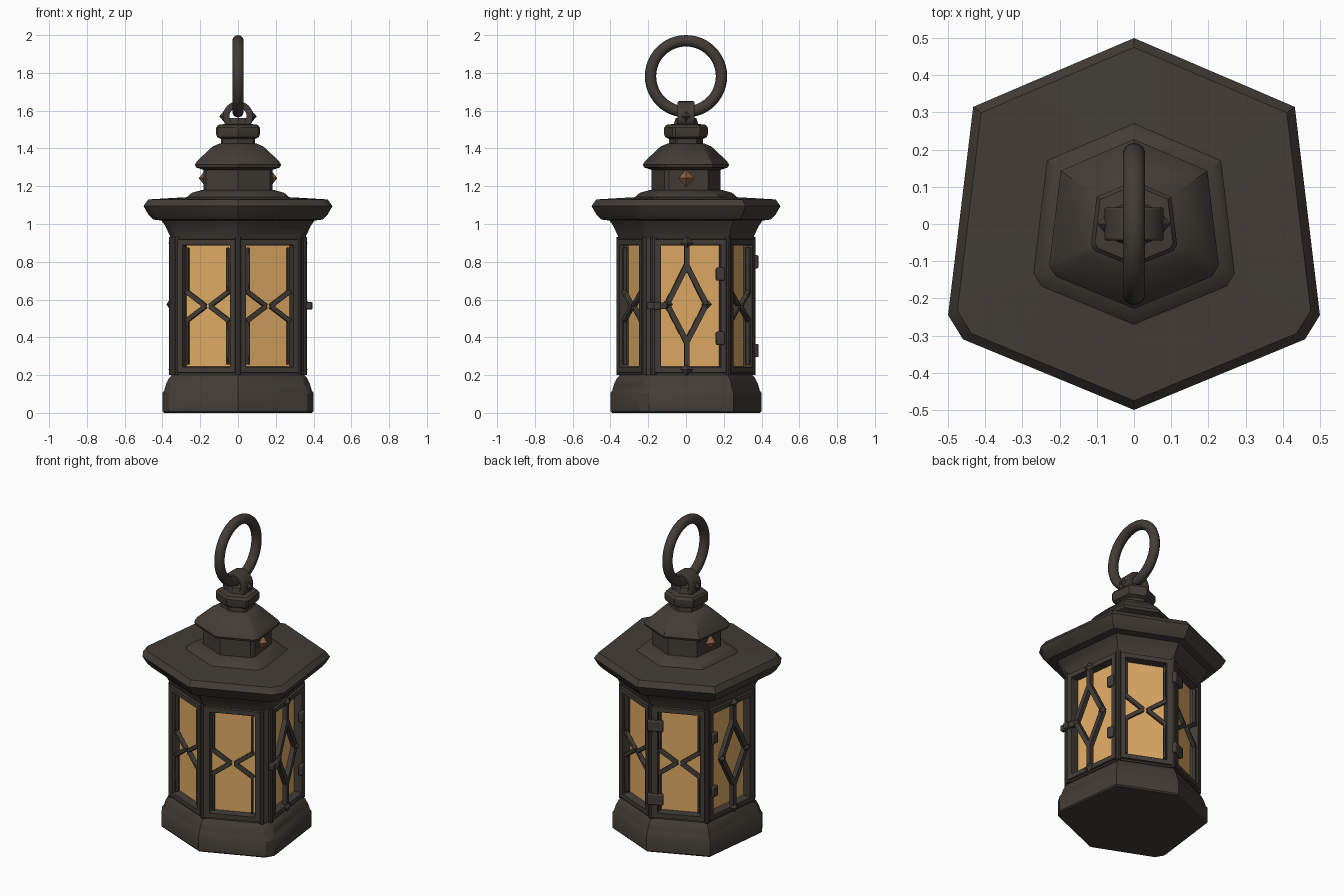
import bpy, bmesh, math
from mathutils import Vector

if "Cube" in bpy.data.objects:
    bpy.data.objects.remove(bpy.data.objects["Cube"])

def material(name, rgb):
    m = bpy.data.materials.new(name)
    m.diffuse_color = (*rgb, 1)
    m.use_nodes = True
    m.node_tree.nodes["Principled BSDF"].inputs["Base Color"].default_value = m.diffuse_color
    return m

IRON = material("dark_iron", (0.055, 0.046, 0.038))
AMBER = material("amber_glass", (0.75, 0.41, 0.13))
COPPER = material("copper", (0.27, 0.12, 0.06))

# Plan outline: stretched hexagon with clipped front corners
PLAN = [(0, -1), (.92, -.62), (1, -.49), (.865, .63),
        (0, 1), (-.865, .63), (-1, -.49), (-.92, -.62)]

def finish(name, bm, mats=(IRON,), bevel=0):
    bmesh.ops.recalc_face_normals(bm, faces=bm.faces)
    me = bpy.data.meshes.new(name)
    bm.to_mesh(me)
    bm.free()
    ob = bpy.data.objects.new(name, me)
    bpy.context.collection.objects.link(ob)
    for m in mats:
        me.materials.append(m)
    if bevel:
        mod = ob.modifiers.new("bevel", 'BEVEL')
        mod.width, mod.segments = bevel, 2
    bpy.ops.object.select_all(action='DESELECT')
    ob.select_set(True)
    bpy.context.view_layer.objects.active = ob
    bpy.ops.object.shade_smooth_by_angle(angle=math.radians(32))
    return ob

def loft(profile):
    """Stack scaled copies of the plan: profile is (scale, z)."""
    bm = bmesh.new()
    rings = [[bm.verts.new((x * r, y * r, z)) for x, y in PLAN] for r, z in profile]
    n = len(PLAN)
    for a, b in zip(rings, rings[1:]):
        for i in range(n):
            bm.faces.new((a[i], a[(i + 1) % n], b[(i + 1) % n], b[i]))
    bm.faces.new(rings[0][::-1])
    bm.faces.new(rings[-1])
    return bm

# Stacked iron bodies
finish("base", loft([(.392, 0), (.4, .008), (.4, .105), (.39, .12), (.382, .15),
                     (.365, .185), (.345, .205)]))
finish("roof", loft([(.355, .92), (.362, .94), (.385, .99), (.405, 1.018), (.45, 1.024),
                     (.475, 1.05), (.5, 1.095), (.475, 1.13), (.27, 1.142),
                     (.245, 1.165), (.19, 1.18)]))
finish("chimney_neck", loft([(.183, 1.17), (.183, 1.31)]))
finish("chimney_cap", loft([(.18, 1.285), (.222, 1.3), (.228, 1.315), (.215, 1.335),
                            (.135, 1.41), (.1, 1.425)]))
finish("finial_collar", loft([(.09, 1.41), (.09, 1.45), (.11, 1.46), (.116, 1.475),
                              (.116, 1.51), (.105, 1.525), (.065, 1.53), (.055, 1.56)]))

# Lantern body: raised frames with recessed amber panes
R, Z0, Z1 = .356, .2, .93
body = loft([(R, Z0), (R, Z1)])
body.faces.ensure_lookup_table()
panels = [body.faces[i] for i in (0, 2, 3, 4, 5, 7)]
bmesh.ops.recalc_face_normals(body, faces=body.faces)
for thick, depth in ((.014, 0), (.004, .012), (.041, 0), (.004, -.05)):
    bmesh.ops.inset_individual(body, faces=panels, thickness=thick, depth=depth)
for f in panels:
    f.material_index = 1
finish("lantern_body", body, (IRON, AMBER))

def on_panel(i, s, z, out=0.0):
    """Point on panel i: s along the wall, z up, out from the wall."""
    a, b = Vector(PLAN[i]) * R, Vector(PLAN[(i + 1) % 8]) * R
    u = (b - a).normalized()
    p = (a + b) / 2 + u * s + Vector((u.y, -u.x)) * out
    return Vector((p.x, p.y, z))

def normal(i):
    return on_panel(i, 0, 0, 1) - on_panel(i, 0, 0, 0)

def bar(bm, p, q, n, width, depth):
    d = (q - p).normalized()
    side = d.cross(n).normalized() * width / 2
    h = n * depth / 2
    e = [[bm.verts.new(c + side * x + h * y)
          for x, y in ((-1, -1), (1, -1), (1, 1), (-1, 1))] for c in (p, q)]
    for k in range(4):
        j = (k + 1) % 4
        bm.faces.new((e[0][k], e[0][j], e[1][j], e[1][k]))
    bm.faces.new(e[0][::-1])
    bm.faces.new(e[1])

def stud(bm, c, n, size, height):
    """Diamond stud (octahedron) pointing along n."""
    t = n.cross(Vector((0, 0, 1))).normalized() * size
    up = Vector((0, 0, size))
    ring = [bm.verts.new(c + v) for v in (t, up, -t, -up)]
    for s in (1, -1):
        tip = bm.verts.new(c + n * height * s)
        for k in range(4):
            bm.faces.new((ring[k], ring[(k + 1) % 4], tip))

# Pointed tracery in the four front and back windows
for i, name in ((0, "front_right"), (7, "front_left"), (3, "back_right"), (4, "back_left")):
    bm = bmesh.new()
    n = normal(i)
    for sg in (-1, 1):
        for dz in (-1, 1):
            bar(bm, on_panel(i, sg * .012, .565, -.008),
                on_panel(i, sg * .125, .565 + dz * .08, -.008), n, .024, .024)
            bar(bm, on_panel(i, sg * .115, .565 + dz * .07, -.008),
                on_panel(i, sg * .115, .565 + dz * .31, -.008), n, .014, .024)
    finish(name + "_tracery", bm, bevel=.004)

# Diamond tracery and studs on the two side doors
for i, name in ((2, "right"), (5, "left")):
    bm = bmesh.new()
    n = normal(i)
    c = 0.022 * (-1 if i == 2 else 1)
    pts = [on_panel(i, c, .78, .002), on_panel(i, c + .105, .575, .002),
           on_panel(i, c, .375, .002), on_panel(i, c - .105, .575, .002)]
    for k in range(4):
        bar(bm, pts[k], pts[(k + 1) % 4], n, .028, .03)
    bar(bm, on_panel(i, c, .76, .002), on_panel(i, c, .9, .002), n, .026, .03)
    bar(bm, on_panel(i, c, .395, .002), on_panel(i, c, .23, .002), n, .026, .03)
    for z in (.9, .23):
        stud(bm, on_panel(i, c, z, .012), n, .034, .022)
    for s in (-.105, .105):
        stud(bm, on_panel(i, c + s, .575, .012), n, .03, .02)
    finish(name + "_door_tracery", bm)
    # Door hinges near the rear corner
    bm = bmesh.new()
    rear = 1 if i == 2 else -1
    for z in (.735, .395):
        bar(bm, on_panel(i, rear * .155, z - .035, .014),
            on_panel(i, rear * .155, z + .035, .014), n, .045, .025)
    finish(name + "_door_hinges", bm, bevel=.007)

# Latch on the right door
bm = bmesh.new()
bar(bm, on_panel(2, -.235, .567, .015), on_panel(2, -.13, .567, .015), normal(2), .036, .03)
bar(bm, on_panel(2, -.2, .567, .025), on_panel(2, -.165, .567, .025), normal(2), .04, .03)
finish("door_latch", bm, bevel=.006)

# Strap hinges on the back left panel
bm = bmesh.new()
for z in (.8, .33):
    bar(bm, on_panel(4, -.185, z, .012), on_panel(4, -.09, z, .012), normal(4), .07, .025)
finish("back_strap_hinges", bm, bevel=.006)

# Slim round posts on the corners
bm = bmesh.new()
for k, (x, y) in enumerate(PLAN):
    v = bmesh.ops.create_cone(bm, cap_ends=True, segments=10, radius1=.016,
                              radius2=.016, depth=Z1 - Z0)['verts']
    bmesh.ops.translate(bm, verts=v, vec=(x * R * .985, y * R * .985, (Z0 + Z1) / 2))
finish("corner_posts", bm)

# Copper studs on the chimney
bm = bmesh.new()
for s in (-1, 1):
    stud(bm, Vector((s * .172, 0, 1.243)), Vector((s, 0, 0)), .045, .036)
finish("copper_studs", bm, (COPPER,))

# Shackle: flat band loop with side studs
bm = bmesh.new()
N = 24
rings = []
for k in range(N):
    a = 2 * math.pi * k / N
    rings.append([bm.verts.new((r * math.cos(a), y, 1.57 + r * math.sin(a)))
                  for r, y in ((.046, -.045), (.08, -.045), (.08, .045), (.046, .045))])
for k in range(N):
    p, q = rings[k], rings[(k + 1) % N]
    for j in range(4):
        bm.faces.new((p[j], p[(j + 1) % 4], q[(j + 1) % 4], q[j]))
finish("shackle", bm, bevel=.006)
bm = bmesh.new()
for s in (-1, 1):
    stud(bm, Vector((s * .075, 0, 1.57)), Vector((s, 0, 0)), .028, .024)
finish("shackle_studs", bm)

# Carrying ring
bpy.ops.mesh.primitive_torus_add(major_segments=48, minor_segments=14, major_radius=.188,
                                 minor_radius=.03, location=(0, 0, 1.782),
                                 rotation=(0, math.pi / 2, 0))
ring = bpy.context.object
ring.name = "carrying_ring"
ring.data.materials.append(IRON)
bpy.ops.object.shade_smooth_by_angle(angle=math.radians(40))
